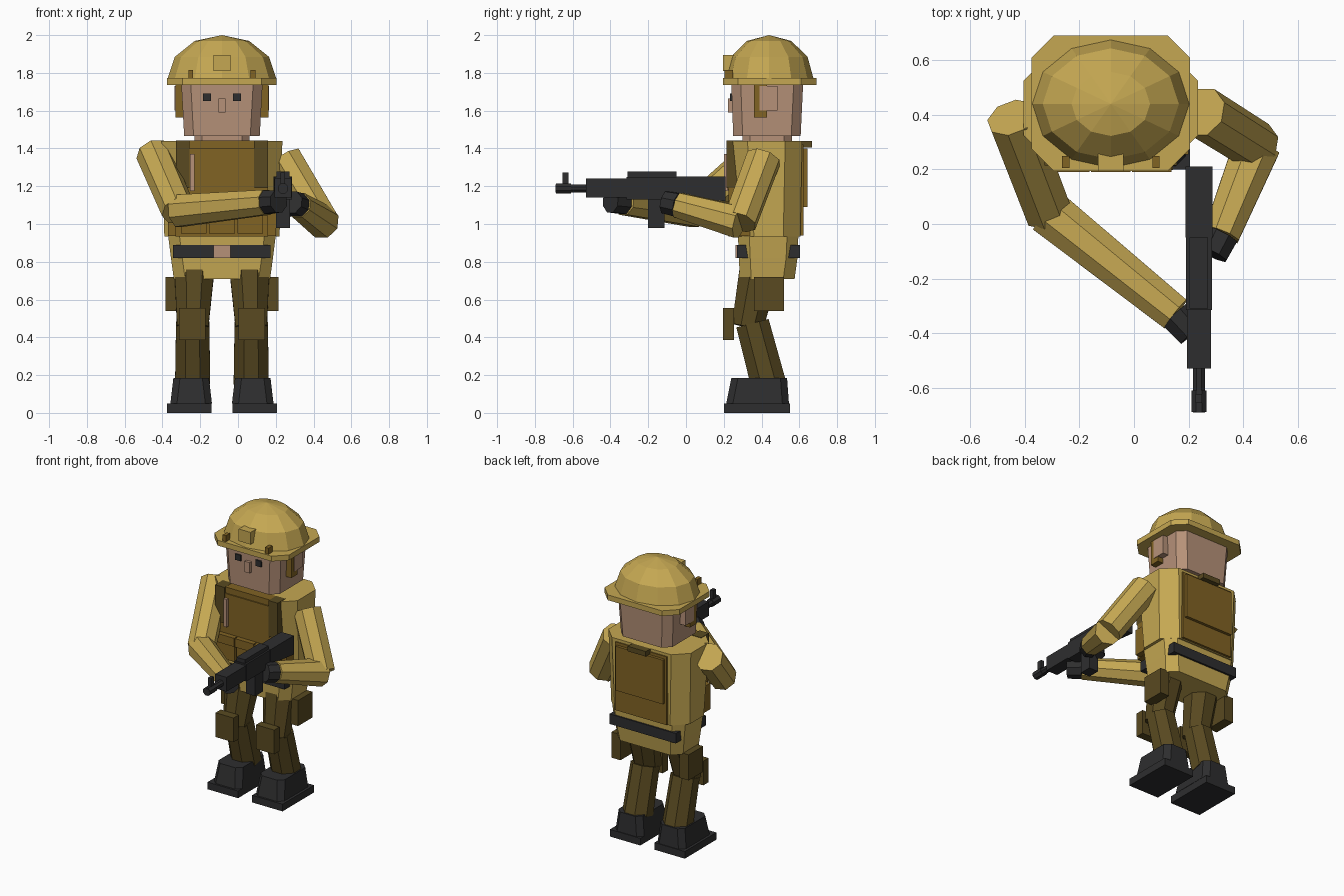
import bpy, bmesh
from math import pi, sin, cos
from mathutils import Vector, Matrix

if "Cube" in bpy.data.objects:
    bpy.data.objects.remove(bpy.data.objects["Cube"])

CX = -0.085  # centre line of the body


def material(name, rgb):
    m = bpy.data.materials.new(name)
    m.use_nodes = True
    col = (*rgb, 1)
    m.diffuse_color = col
    bsdf = next(n for n in m.node_tree.nodes if n.type == 'BSDF_PRINCIPLED')
    bsdf.inputs["Base Color"].default_value = col
    return m


TAN = material("sand_cloth", (0.56, 0.39, 0.085))
BROWN = material("brown_vest", (0.22, 0.125, 0.017))
OLIVE = material("dark_olive", (0.10, 0.068, 0.015))
SKIN = material("skin", (0.47, 0.285, 0.19))
BLACK = material("black", (0.027, 0.027, 0.028))


def finish(name, bm, mat):
    bmesh.ops.recalc_face_normals(bm, faces=bm.faces)
    me = bpy.data.meshes.new(name)
    bm.to_mesh(me)
    bm.free()
    me.materials.append(mat)
    ob = bpy.data.objects.new(name, me)
    bpy.context.collection.objects.link(ob)
    return ob


def loft(name, rings, mat):
    """Skin closed rings of points and cap both ends."""
    bm = bmesh.new()
    vs = [[bm.verts.new(p) for p in r] for r in rings]
    n = len(vs[0])
    for a, b in zip(vs, vs[1:]):
        for i in range(n):
            bm.faces.new((a[i], a[(i + 1) % n], b[(i + 1) % n], b[i]))
    bm.faces.new(vs[0])
    bm.faces.new(vs[-1])
    return finish(name, bm, mat)


def box(name, x, y, z, mat):
    rings = [[(x[0], y[0], h), (x[1], y[0], h), (x[1], y[1], h), (x[0], y[1], h)] for h in z]
    return loft(name, rings, mat)


def body_box(name, half, y, z, mat, off=0):
    return box(name, (CX + off - half, CX + off + half), y, z, mat)


def prism(name, levels, chamfer, mat, x=CX):
    """Upright block with chamfered corners; levels are (z, half width, front, back)."""
    rings = []
    for z, h, f, b in levels:
        c = chamfer
        rings.append([(x - h + c, f, z), (x + h - c, f, z), (x + h, f + c, z), (x + h, b - c, z),
                      (x + h - c, b, z), (x - h + c, b, z), (x - h, b - c, z), (x - h, f + c, z)])
    return loft(name, rings, mat)


def limb(name, p, q, r0, r1, mat, sides=8):
    """Straight faceted tube; radii measured to the flats."""
    p, q = Vector(p), Vector(q)
    d = (q - p).normalized()
    u = d.cross(Vector((0, 0, 1)) if abs(d.z) < 0.75 else Vector((0, 1, 0))).normalized()
    v = d.cross(u)
    k = 1 / cos(pi / sides)
    rings = []
    for c, r in ((p, r0 * k), (q, r1 * k)):
        angles = [2 * pi * (i + 0.5) / sides for i in range(sides)]
        rings.append([c + u * r * cos(a) + v * r * sin(a) for a in angles])
    return loft(name, rings, mat)


# Helmet: faceted dome, brim and front mount
bm = bmesh.new()
bmesh.ops.create_uvsphere(bm, u_segments=12, v_segments=6, radius=1)
bmesh.ops.bisect_plane(bm, geom=bm.verts[:] + bm.edges[:] + bm.faces[:], plane_co=(0, 0, -0.01),
                       plane_no=(0, 0, 1), clear_inner=True)
bmesh.ops.transform(bm, verts=bm.verts, matrix=Matrix.Translation((CX, 0.44, 1.77))
                    @ Matrix.Diagonal((0.288, 0.235, 0.23, 1)))
finish("helmet_dome", bm, TAN)
prism("helmet_brim", [(1.735, 0.29, 0.195, 0.69), (1.772, 0.29, 0.195, 0.69)], 0.08, TAN)
body_box("helmet_mount", 0.046, (0.195, 0.3), (1.81, 1.895), TAN)

# Head and face
prism("head", [(1.465, 0.2, 0.25, 0.607), (1.74, 0.215, 0.24, 0.62)], 0.05, SKIN)
prism("neck", [(1.42, 0.145, 0.3, 0.56), (1.48, 0.145, 0.3, 0.56)], 0.04, SKIN)
body_box("nose", 0.019, (0.222, 0.26), (1.59, 1.665), SKIN)
for s, side in ((-1, "right"), (1, "left")):
    body_box(side + "_eye", 0.021, (0.232, 0.25), (1.65, 1.692), BLACK, s * 0.079)
    body_box(side + "_ear", 0.027, (0.39, 0.485), (1.6, 1.73), SKIN, s * 0.223)
    body_box(side + "_chin_strap", 0.022, (0.36, 0.43), (1.565, 1.74), BROWN, s * 0.225)
    body_box(side + "_helmet_clip", 0.013, (0.205, 0.25), (1.77, 1.815), BROWN, s * 0.165)

# Jacket, skirt and belt
prism("jacket", [(0.935, 0.305, 0.27, 0.605), (1.44, 0.32, 0.235, 0.615)], 0.09, TAN)
prism("jacket_hem", [(0.71, 0.255, 0.285, 0.575), (0.82, 0.27, 0.28, 0.59),
                     (0.94, 0.285, 0.275, 0.595)], 0.06, TAN)
body_box("belt", 0.258, (0.27, 0.603), (0.82, 0.89), BLACK)
body_box("belt_buckle", 0.045, (0.262, 0.29), (0.82, 0.89), SKIN)

# Vest front: panel, straps, pouches
body_box("vest_panel", 0.172, (0.22, 0.3), (1.18, 1.40), BROWN)
body_box("vest_yoke", 0.172, (0.228, 0.3), (1.40, 1.442), BROWN)
body_box("vest_waist", 0.245, (0.225, 0.32), (0.935, 1.19), BROWN)
body_box("vest_side_wrap", 0.285, (0.255, 0.36), (0.937, 1.12), BROWN)
for s, side in ((-1, "right"), (1, "left")):
    body_box(side + "_shoulder_strap", 0.036, (0.215, 0.3), (1.19, 1.443), OLIVE, s * 0.207)
for i, place in ((-1, "right"), (0, "middle"), (1, "left")):
    body_box(place + "_pouch", 0.068, (0.2, 0.25), (0.95, 1.06), BROWN, i * 0.15)
    body_box(place + "_pouch_flap", 0.072, (0.19, 0.25), (1.06, 1.12), BROWN, i * 0.15)
body_box("chest_tool", 0.013, (0.202, 0.23), (1.175, 1.37), SKIN, -0.157)

# Vest back: plate, pack and carry handle
body_box("back_plate", 0.2, (0.55, 0.622), (0.94, 1.42), BROWN)
body_box("back_pack", 0.185, (0.6, 0.642), (1.09, 1.40), BROWN)
body_box("back_handle", 0.07, (0.61, 0.668), (1.405, 1.44), OLIVE)

# Legs, knee pads, thigh pouches and boots
for s, side in ((-1, "right"), (1, "left")):
    hip, knee = CX + s * 0.145, CX + s * 0.155
    limb(side + "_thigh", (hip, 0.395, 0.785), (knee, 0.325, 0.455), 0.108, 0.083, OLIVE)
    limb(side + "_shin", (knee, 0.352, 0.475), (knee, 0.435, 0.16), 0.088, 0.093, OLIVE)
    body_box(side + "_knee_pad", 0.07, (0.197, 0.255), (0.385, 0.555), OLIVE, s * 0.158)
    body_box(side + "_thigh_pouch", 0.035, (0.36, 0.52), (0.54, 0.72), OLIVE, s * 0.265)
    body_box(side + "_boot_sole", 0.118, (0.2, 0.55), (0, 0.05), BLACK, s * 0.173)
    prism(side + "_boot", [(0.05, 0.11, 0.213, 0.545), (0.185, 0.094, 0.24, 0.535)], 0.035,
          BLACK, CX + s * 0.163)

# Arms: the right reaches across to the handguard, the left bends to the grip
arms = {
    "right": ((-0.447, 0.39, 1.375), (-0.315, 0.045, 1.07), (0.152, -0.33, 1.115), (0.215, -0.4, 1.12)),
    "left": ((0.25, 0.41, 1.345), (0.45, 0.285, 1.01), (0.32, -0.04, 1.1), (0.285, -0.11, 1.115)),
}
for side, (shoulder, elbow, wrist, tip) in arms.items():
    limb(side + "_upper_arm", shoulder, elbow, 0.088, 0.085, TAN)
    limb(side + "_forearm", elbow, wrist, 0.085, 0.066, TAN)
    limb(side + "_hand", wrist, tip, 0.062, 0.058, BLACK)

# Rifle
GX = 0.238
parts = [
    ("rifle_receiver", 0.047, (-0.315, -0.04), (1.13, 1.25)),
    ("rifle_rail", 0.034, (-0.31, -0.05), (1.24, 1.277)),
    ("rifle_handguard", 0.044, (-0.53, -0.315), (1.14, 1.24)),
    ("rifle_front_sight", 0.012, (-0.655, -0.622), (1.2, 1.272)),
    ("rifle_magazine", 0.036, (-0.2, -0.115), (0.98, 1.14)),
]
for name, half, y, z in parts:
    box(name, (GX - half, GX + half), y, z, BLACK)
# Stock deepens toward the shoulder
stock = [[(GX + i * 0.049, y, z) for i, z in ((-1, lo), (1, lo), (1, 1.252), (-1, 1.252))]
         for y, lo in ((-0.05, 1.15), (0.21, 1.12))]
loft("rifle_stock", stock, BLACK)
limb("rifle_barrel", (GX, -0.5, 1.188), (GX, -0.69, 1.188), 0.022, 0.022, BLACK)
limb("rifle_muzzle", (GX, -0.61, 1.188), (GX, -0.688, 1.188), 0.027, 0.027, BLACK)
limb("rifle_grip", (GX, -0.06, 1.15), (GX + 0.02, -0.03, 1.04), 0.028, 0.028, BLACK, 6)
